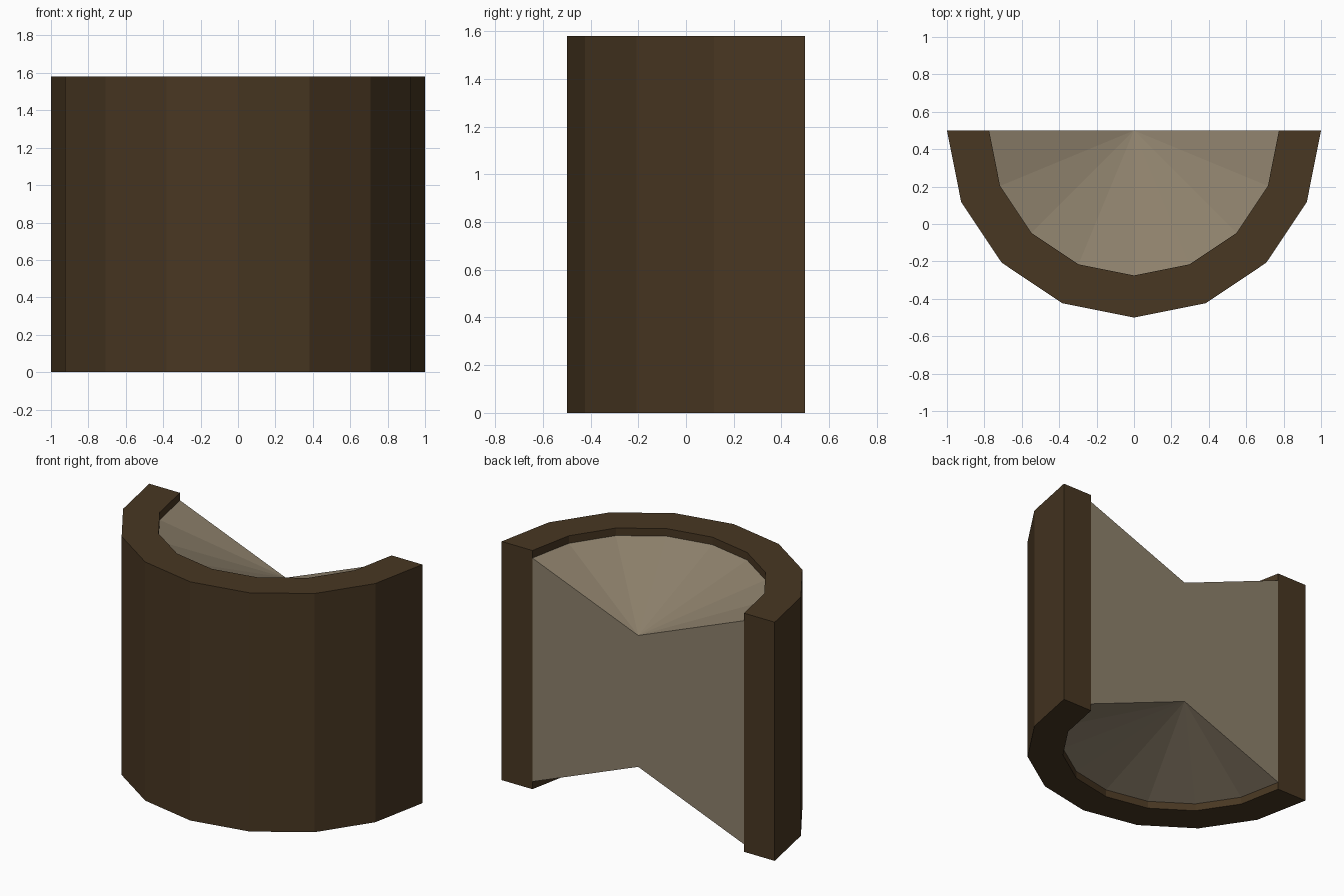
import bpy
import bmesh
import math

if "Cube" in bpy.data.objects:
    bpy.data.objects.remove(bpy.data.objects["Cube"])

SEGMENTS = 8          # sides in the half circle
CUT_Y = 0.5           # plane of the flat split face
HEIGHT = 1.58
R_OUT, R_IN = 1.0, 0.775
RIM, DIP = 0.05, 0.355  # recess of the wood at its edge and at its centre


def material(name, color):
    mat = bpy.data.materials.new(name)
    mat.diffuse_color = color
    mat.use_nodes = True
    mat.node_tree.nodes["Principled BSDF"].inputs["Base Color"].default_value = mat.diffuse_color
    return mat


def half_turned(name, section, mat):
    """Sweep a closed (radius, z) section through 180 degrees and cap both ends."""
    bm = bmesh.new()
    columns = []
    for i in range(SEGMENTS + 1):
        a = math.pi + math.pi * i / SEGMENTS
        columns.append([bm.verts.new((r * math.cos(a), CUT_Y + r * math.sin(a), z))
                        for r, z in section])
    n = len(section)
    for left, right in zip(columns, columns[1:]):
        for j in range(n):
            k = (j + 1) % n
            if section[j][0] or section[k][0]:
                bm.faces.new((left[j], right[j], right[k], left[k]))
    bm.faces.new(columns[0])
    bm.faces.new(columns[-1][::-1])
    bmesh.ops.remove_doubles(bm, verts=bm.verts, dist=1e-5)
    bmesh.ops.recalc_face_normals(bm, faces=bm.faces)
    mesh = bpy.data.meshes.new(name)
    bm.to_mesh(mesh)
    bm.free()
    mesh.materials.append(mat)
    obj = bpy.data.objects.new(name, mesh)
    bpy.context.collection.objects.link(obj)
    return obj


# Thick bark shell
half_turned("bark",
            [(R_OUT, 0), (R_OUT, HEIGHT), (R_IN, HEIGHT), (R_IN, 0)],
            material("bark_brown", (0.065, 0.038, 0.016, 1)))

# Pale heartwood with conical hollows at both ends
half_turned("heartwood",
            [(0, DIP), (R_IN, RIM), (R_IN, HEIGHT - RIM), (0, HEIGHT - DIP)],
            material("wood_pale", (0.27, 0.22, 0.15, 1)))
